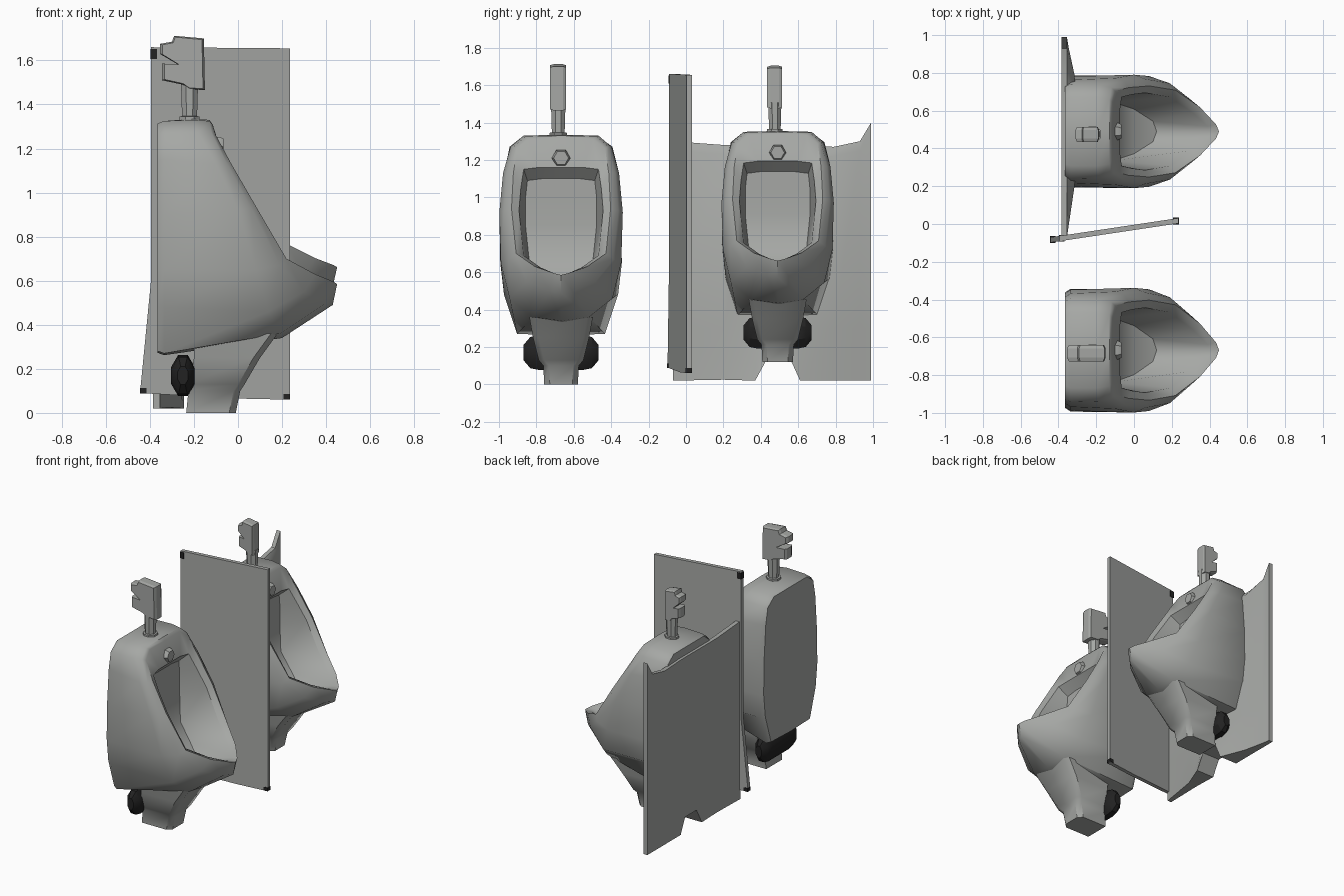
import bpy, bmesh, math
from mathutils import Vector

if "Cube" in bpy.data.objects:
    bpy.data.objects.remove(bpy.data.objects["Cube"])


def material(name, rgb):
    m = bpy.data.materials.new(name)
    m.diffuse_color = (*rgb, 1)
    m.use_nodes = True
    m.node_tree.nodes["Principled BSDF"].inputs["Base Color"].default_value = m.diffuse_color
    return m


GREY = material("ceramic grey", (0.38, 0.39, 0.375))
BLACK = material("dark rubber", (0.016, 0.016, 0.016))


def finish(name, bm, mat, smooth=None):
    bmesh.ops.recalc_face_normals(bm, faces=bm.faces)
    me = bpy.data.meshes.new(name)
    bm.to_mesh(me)
    bm.free()
    ob = bpy.data.objects.new(name, me)
    bpy.context.collection.objects.link(ob)
    me.materials.append(mat)
    if smooth:
        bpy.ops.object.select_all(action='DESELECT')
        ob.select_set(True)
        bpy.context.view_layer.objects.active = ob
        bpy.ops.object.shade_smooth_by_angle(angle=math.radians(smooth))
    return ob


def loft(rings, symmetric=False):
    """Skin closed rings of points and cap both ends."""
    bm = bmesh.new()
    vs = [[bm.verts.new(p) for p in r] for r in rings]
    n = len(vs[0])
    for a, b in zip(vs, vs[1:]):
        for i in range(n):
            j = (i + 1) % n
            bm.faces.new((a[i], a[j], b[j], b[i]))
    for r in (vs[0], vs[-1]):
        if not symmetric:
            bm.faces.new(r)
            continue
        for i in range(n // 2):  # strips across the mirror plane
            q = [r[i], r[i + 1], r[-i - 1], r[-i] if i else r[0]]
            bm.faces.new(list(dict.fromkeys(q)))
    return bm


def mirrored(half):
    """Half ring of (y, x, z), first and last on the centre line."""
    return ([(x, y, z) for y, x, z in half] +
            [(x, -y, z) for y, x, z in half[-2:0:-1]])


# Body rings: back, back edge, belly, lip, rim, inner rim, basin wall
EDGE = [(0, 1.325), (.2, 1.325), (.275, 1.27), (.30, 1.15), (.32, .9),
        (.325, .65), (.305, .48), (.235, .27), (0, .262)]
BODY = [
    [(y * .94, -.365, .8 + (z - .8) * .98) for y, z in EDGE],
    [(y, -.335, z) for y, z in EDGE],
    [(0, -.2, 1.335), (.2, -.2, 1.33), (.27, -.18, 1.27), (.31, -.1, 1.13),
     (.33, 0, .92), (.322, .08, .65), (.275, .14, .46), (.15, .19, .36), (0, .2, .34)],
    [(0, -.13, 1.33), (.19, -.13, 1.325), (.255, -.12, 1.27), (.29, -.05, 1.13),
     (.305, .06, .93), (.28, .19, .67), (.185, .3, .55), (.06, .40, .50), (0, .43, .49)],
    [(0, -.115, 1.31), (.17, -.115, 1.31), (.235, -.1, 1.26), (.255, -.03, 1.13),
     (.265, .08, .94), (.24, .22, .70), (.14, .35, .63), (.04, .435, .595), (0, .45, .585)],
    [(0, -.075, 1.16), (.12, -.075, 1.16), (.2, -.065, 1.15), (.215, -.01, 1.05),
     (.225, .06, .93), (.2, .19, .69), (.11, .31, .625), (.03, .39, .59), (0, .40, .585)],
    [(0, -.13, 1.1), (.1, -.13, 1.1), (.18, -.13, 1.09), (.19, -.13, 1.0),
     (.19, -.13, .85), (.17, -.11, .66), (.13, 0, .55), (.06, .1, .5), (0, .12, .49)],
]
# Outlet foot: z, x back, x front, half width
FOOT = [(0, -.235, -.01, .09), (.1, -.225, .01, .095), (.13, -.22, .03, .12),
        (.25, -.2, .10, .15), (.36, -.2, .18, .17)]
# Flush valve head, side profile
HEAD = [(-.22, 1.47), (-.15, 1.465), (-.155, 1.70), (-.29, 1.712), (-.30, 1.685),
        (-.355, 1.675), (-.355, 1.63), (-.27, 1.58), (-.345, 1.585),
        (-.345, 1.51), (-.25, 1.49)]


def urinal(side, cy, sy, z0, sz, head_x):
    def place(rings, dy=0):
        return [[(x, cy + dy + y * sy, z0 + z * sz) for x, y, z in r] for r in rings]

    # ceramic body with basin
    finish(side + "_urinal_body", loft(place([mirrored(h) for h in BODY]), True), GREY, 42)
    # outlet foot under the body
    foot = []
    for z, a, b, w in FOOT:
        c = .03
        foot.append([(a, -w, z), (b - c, -w, z), (b, -w + c, z),
                     (b, w - c, z), (b - c, w, z), (a, w, z)])
    finish(side + "_urinal_foot", loft(place(foot)), GREY, 40)
    # dark drain fitting, poking out on both sides
    fit = []
    for y, s in ((-.2, .45), (-.165, .9), (-.12, 1), (.12, 1), (.165, .9), (.2, .45)):
        fit.append([(-.25 + .058 * s * math.cos(t), y, .17 + .1 * s * math.sin(t))
                    for t in (math.pi * (k + .5) / 4 for k in range(8))])
    finish(side + "_drain_fitting", loft(place(fit)), BLACK, 30)
    # flush pipe with flange
    pipe = []
    for z, r in ((1.3, .05), (1.345, .05), (1.347, .037), (1.5, .042)):
        pipe.append([(-.22 + r * math.cos(t), r * math.sin(t), z)
                     for t in (math.pi * (k + .5) / 4 for k in range(8))])
    finish(side + "_flush_pipe", loft(place(pipe, -.015)), GREY, 35)
    # flush valve head, a little thinner at its edges
    head = []
    for y, s in ((-.045, .9), (-.025, 1), (.025, 1), (.042, .9)):
        head.append([(-.24 + (x + .24) * head_x * s, y, 1.59 + (z - 1.59) * (.5 + s / 2))
                     for x, z in HEAD])
    finish(side + "_flush_head", loft(place(head, -.015)), GREY)
    # small six sided spout above the basin
    spout = []
    for x, r in ((-.13, .05), (-.085, .05), (-.066, .04)):
        spout.append([(x, r * math.cos(k * math.pi / 3), 1.21 + r * math.sin(k * math.pi / 3))
                      for k in range(6)])
    finish(side + "_spout", loft(place(spout)), GREY, 30)


urinal("left", -.668, 1, 0, 1, 1)
urinal("right", .49, .91, .12, .925, .6)

# Wall panel behind the right urinal: y, bottom, top, front x
COLUMNS = [(-.07, .02, 1.30, -.355), (.2, .025, 1.28, -.315), (.37, .02, 1.28, -.30),
           (.43, .13, 1.28, -.30), (.56, .13, 1.28, -.30), (.61, .02, 1.28, -.30),
           (.79, .02, 1.27, -.315), (.93, .02, 1.30, -.345), (.99, .02, 1.40, -.355)]
panel = []
for y, lo, hi, xf in COLUMNS:
    foot_x = xf + (.055 if .3 < y < .7 else 0)
    panel.append([(-.385, y, lo), (foot_x, y, lo), (xf, y, .3),
                  (xf, y, hi - .05), (-.355, y, hi), (-.385, y, hi)])
finish("wall_panel", loft(panel), GREY, 30)

# Slightly turned partition between the urinals
OUTLINE = [(-.395, 1.66), (.235, 1.655), (.235, .06), (0, .065), (-.445, .09), (-.395, .6)]


def skew(x):
    return -.078 + (x + .4) * .15


finish("partition", loft([[(x, skew(x) + t, z) for x, z in OUTLINE]
                          for t in (-.014, .014)]), GREY)

# Dark corner brackets on the partition
for i, (x, z, h) in enumerate(((-.383, 1.63, .045), (-.43, .1, .025), (.222, .074, .025))):
    bm = bmesh.new()
    bmesh.ops.create_cube(bm, size=1)
    bmesh.ops.scale(bm, vec=(.03, .036, h), verts=bm.verts)
    bmesh.ops.translate(bm, vec=Vector((x, skew(x), z)), verts=bm.verts)
    finish("partition_bracket_%d" % (i + 1), bm, BLACK)
